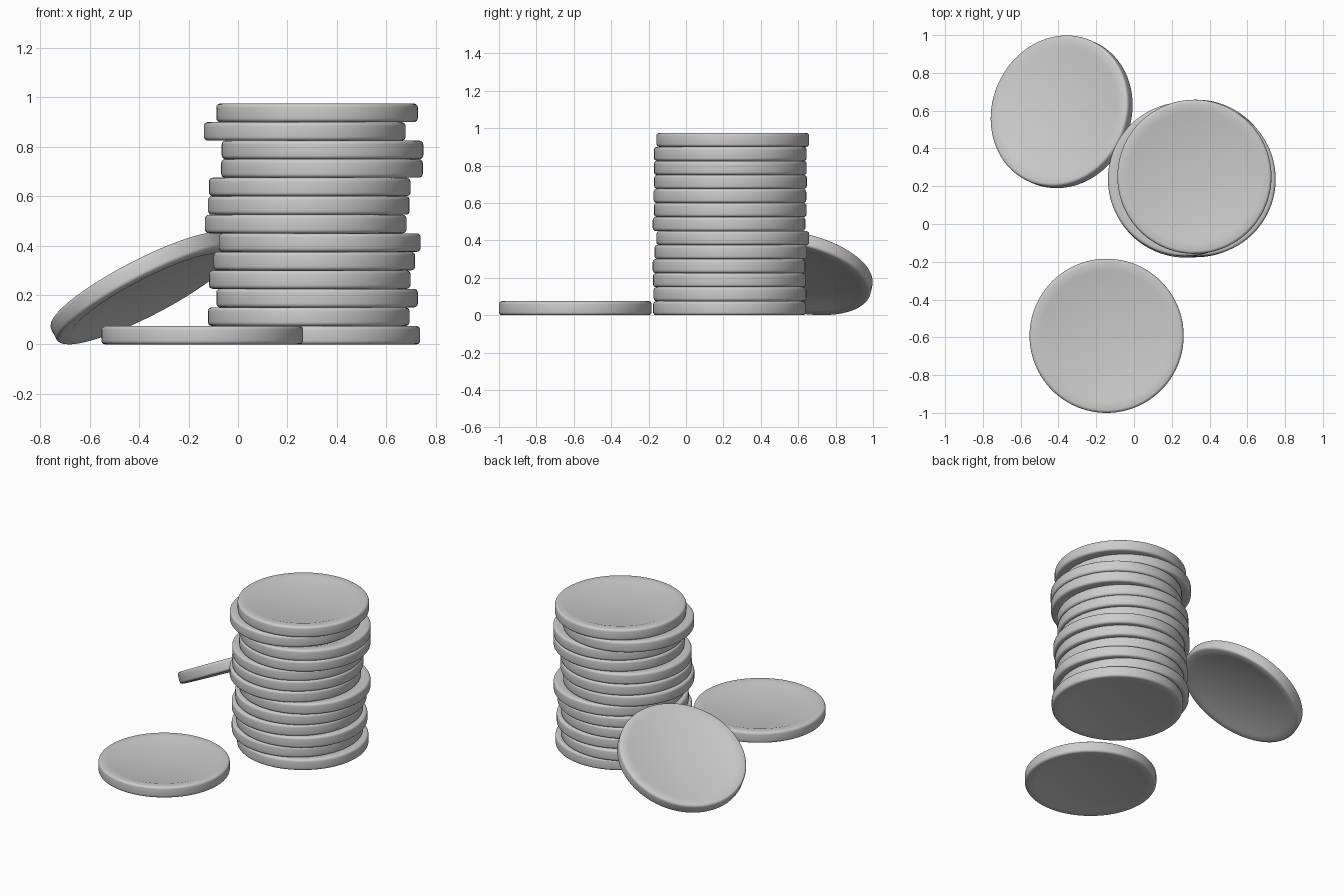
import bpy, bmesh, math
from mathutils import Vector, Matrix

if "Cube" in bpy.data.objects:
    bpy.data.objects.remove(bpy.data.objects["Cube"])

R, T, B = 0.408, 0.075, 0.016   # radius, thickness, edge rounding
SEGMENTS = 96

# Half profile of a disc: recessed face, sloped step, raised rim, rounded edge
h = T / 2
upper = [(0.0, h - 0.009), (0.322, h - 0.009), (0.35, h)]
for i in range(5):
    a = math.pi / 2 * (1 - i / 4)
    upper.append((R - B + B * math.cos(a), h - B + B * math.sin(a)))
profile = upper + [(r, -z) for r, z in reversed(upper)]

# Shared disc mesh, made by spinning the profile
bm = bmesh.new()
verts = [bm.verts.new((r, 0, z)) for r, z in profile]
edges = [bm.edges.new(pair) for pair in zip(verts, verts[1:])]
bmesh.ops.spin(bm, geom=verts + edges, cent=(0, 0, 0), axis=(0, 0, 1),
               angle=math.tau, steps=SEGMENTS, use_duplicate=False)
bmesh.ops.remove_doubles(bm, verts=bm.verts, dist=1e-5)
bmesh.ops.recalc_face_normals(bm, faces=bm.faces)
disc_mesh = bpy.data.meshes.new("disc")
bm.to_mesh(disc_mesh)
bm.free()


def add_disc(name, location, normal=(0, 0, 1)):
    obj = bpy.data.objects.new(name, disc_mesh.copy())
    bpy.context.collection.objects.link(obj)
    tilt = Vector((0, 0, 1)).rotation_difference(Vector(normal))
    obj.matrix_world = Matrix.Translation(location) @ tilt.to_matrix().to_4x4()
    bpy.ops.object.select_all(action='DESELECT')
    obj.select_set(True)
    bpy.context.view_layer.objects.active = obj
    bpy.ops.object.shade_smooth_by_angle(angle=math.radians(30))
    return obj


# Uneven stack, bottom to top
stack = [(0.329, 0.232), (0.286, 0.235), (0.320, 0.232), (0.290, 0.230),
         (0.309, 0.240), (0.331, 0.250), (0.274, 0.230), (0.287, 0.237),
         (0.290, 0.235), (0.340, 0.238), (0.342, 0.237), (0.270, 0.237),
         (0.320, 0.250)]
for i, (x, y) in enumerate(stack):
    add_disc(f"stacked_disc_{i + 1}", (x, y, h + i * T))

# Disc lying flat in front
add_disc("flat_disc", (-0.145, -0.592, h))

# Disc leaning on the stack
add_disc("leaning_disc", (-0.383, 0.594, 0.228), (-0.45, 0.2, 0.87))
